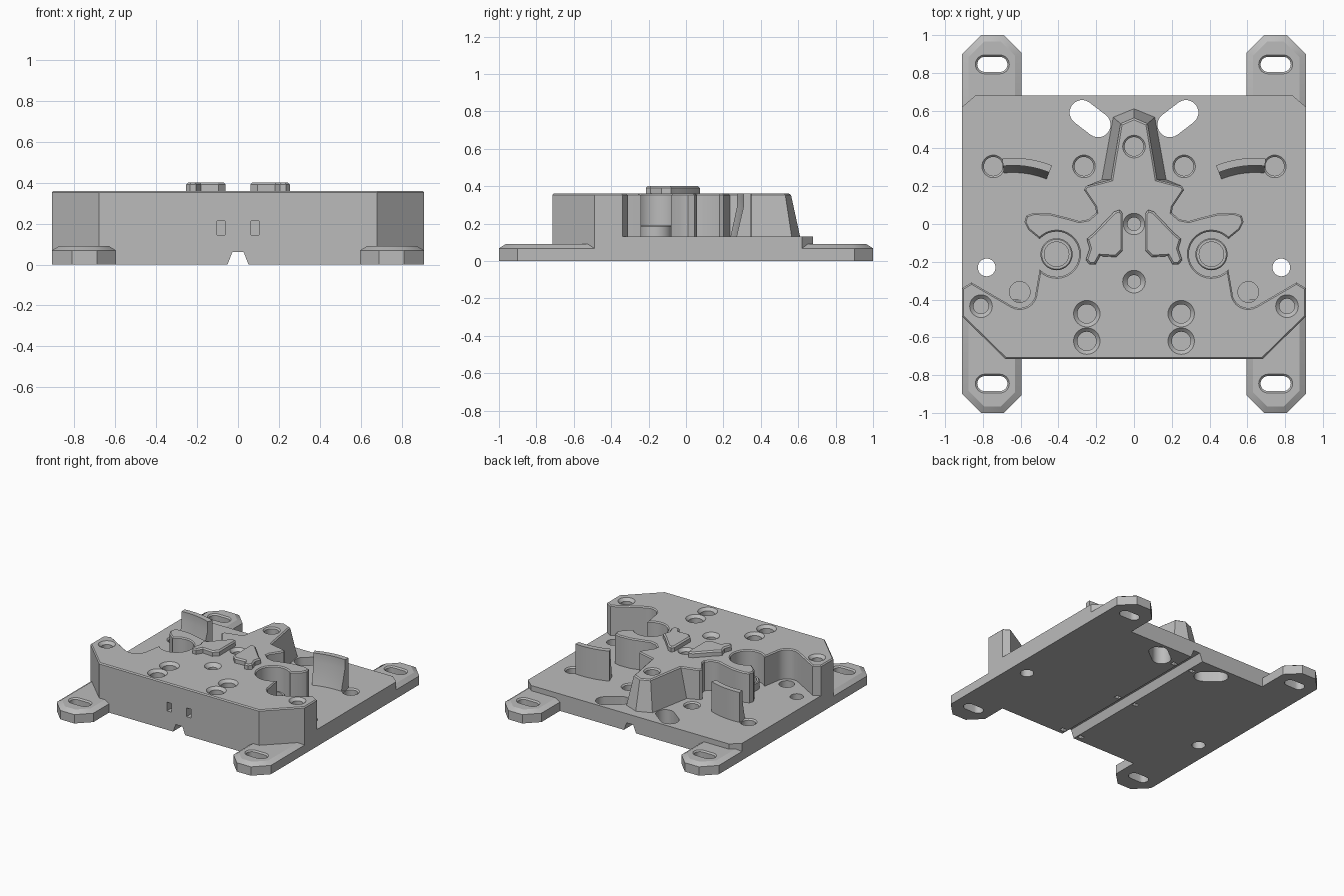
import bpy, bmesh
from math import sin, cos, radians, pi
from mathutils import Vector

if "Cube" in bpy.data.objects:
    bpy.data.objects.remove(bpy.data.objects["Cube"])

GREY = (0.5, 0.5, 0.5, 1)
mat = bpy.data.materials.new("plain grey")
mat.use_nodes = True
mat.diffuse_color = GREY
mat.node_tree.nodes["Principled BSDF"].inputs["Base Color"].default_value = GREY

FLOOR, TOP = 0.13, 0.36     # plate surface and block surface


def at(pts, z):
    return [Vector((x, y, z)) for x, y in pts]


def arc(cx, cy, r, a0, a1, n):
    angles = [radians(a0 + (a1 - a0) * i / n) for i in range(n + 1)]
    return [(cx + r * cos(a), cy + r * sin(a)) for a in angles]


def circle(cx, cy, r):
    return arc(cx, cy, r, 0, 360, 32)[:-1]


def slot(p, q, r):
    d = Vector(q) - Vector(p)
    a = Vector((1, 0)).angle_signed(d) * -180 / pi
    return arc(*q, r, a - 90, a + 90, 12) + arc(*p, r, a + 90, a + 270, 12)


def symmetric(half):
    return half + [(-x, y) for x, y in reversed(half) if x > 0.001]


def flip(pts, sx, sy=1):
    return [(x * sx, y * sy) for x, y in pts]


def loft(bm, rings, bevel=0):
    """Skin closed rings into a capped solid, optionally chamfering the last cap."""
    loops = [[bm.verts.new(p) for p in ring] for ring in rings]
    n = len(loops[0])
    for a, b in zip(loops, loops[1:]):
        for i in range(n):
            j = (i + 1) % n
            bm.faces.new((a[i], a[j], b[j], b[i]))
    bm.faces.new(loops[0][::-1])
    cap = bm.faces.new(loops[-1])
    if bevel:
        bm.normal_update()
        bmesh.ops.bevel(bm, geom=list(cap.edges), offset=bevel, segments=1,
                        profile=0.5, affect='EDGES')


def drill(bm, x, y, z, depth, r, wide=0):
    """Round hole cutter with an optional countersink."""
    rings = [at(circle(x, y, r), z - depth)]
    if wide:
        rings.append(at(circle(x, y, r), z - (wide - r)))
    rings.append(at(circle(x, y, wide or r), z))
    rings.append(at(circle(x, y, wide or r), z + 0.03))
    loft(bm, rings)


def box(bm, x0, x1, y0, y1, z0, z1):
    pts = [(x0, y0), (x1, y0), (x1, y1), (x0, y1)]
    loft(bm, [at(pts, z0), at(pts, z1)])


def make(name, bm):
    bmesh.ops.recalc_face_normals(bm, faces=bm.faces[:])
    me = bpy.data.meshes.new(name)
    bm.to_mesh(me)
    bm.free()
    ob = bpy.data.objects.new(name, me)
    bpy.context.collection.objects.link(ob)
    return ob


def finish(name, bm, cut=None):
    ob = make(name, bm)
    ob.data.materials.append(mat)
    if cut:
        tool = make(name + "_cutter", cut)
        tool.hide_render = True
        tool.data.materials.append(mat)
        mod = ob.modifiers.new("holes", 'BOOLEAN')
        mod.object, mod.operation, mod.solver = tool, 'DIFFERENCE', 'EXACT'
        dg = bpy.context.evaluated_depsgraph_get()
        me = bpy.data.meshes.new_from_object(ob.evaluated_get(dg))
        ob.modifiers.clear()
        ob.data = me
        bpy.data.objects.remove(tool)
    bpy.ops.object.select_all(action='DESELECT')
    ob.select_set(True)
    bpy.context.view_layer.objects.active = ob
    bpy.ops.object.shade_smooth_by_angle(angle=radians(30))
    return ob


# Base plate with holes, rear slots, cable groove and tie sockets underneath
bm, cut = bmesh.new(), bmesh.new()
plate = symmetric([(0, -0.715), (0.68, -0.715), (0.91, -0.49), (0.91, 0.62), (0.84, 0.68), (0, 0.68)])
loft(bm, [at(plate, 0), at(plate, FLOOR)])
groove = [(-0.055, -0.01), (0.055, -0.01), (0.028, 0.06), (-0.028, 0.06)]
loft(cut, [[Vector((x, y, z)) for x, z in groove] for y in (-0.8, 0.8)])
for s in (-1, 1):
    drill(cut, s * 0.78, -0.23, FLOOR, 0.2, 0.047)
    drill(cut, s * 0.605, -0.36, FLOOR, 0.06, 0.055)
    drill(cut, s * 0.41, -0.16, FLOOR, 0.06, 0.065)
    for x in (0.265, 0.745):
        drill(cut, s * x, 0.305, FLOOR, 0.06, 0.05, 0.06)
    rear = slot((s * 0.275, 0.59), (s * 0.19, 0.525), 0.066)
    loft(cut, [at(rear, -0.05), at(rear, 0.2)])
    for y in (-0.67, -0.08, 0.53):
        box(cut, s * 0.08 - 0.02, s * 0.08 + 0.02, y - 0.015, y + 0.015, -0.02, 0.06)
finish("base_plate", bm, cut)

# Four mounting ears with chamfered rims and long slots
ear_low = [(0.91, 0.4), (0.91, 0.9), (0.81, 1), (0.69, 1), (0.595, 0.905), (0.595, 0.4)]
ear_high = [(0.875, 0.4), (0.875, 0.885), (0.795, 0.965), (0.705, 0.965), (0.63, 0.89), (0.63, 0.4)]
for sx, side in ((1, "left"), (-1, "right")):
    for sy, end in ((1, "rear"), (-1, "front")):
        bm, cut = bmesh.new(), bmesh.new()
        low, high = flip(ear_low, sx, sy), flip(ear_high, sx, sy)
        loft(bm, [at(low, 0), at(low, 0.068), at(high, 0.09)])
        ends = (0.71 * sx, 0.845 * sy), (0.79 * sx, 0.845 * sy)
        narrow, wide = slot(*ends, 0.04), slot(*ends, 0.05)
        loft(cut, [at(narrow, -0.05), at(narrow, 0.08), at(wide, 0.09), at(wide, 0.12)])
        finish(f"{end}_{side}_ear", bm, cut)

# Raised block: front body, side hooks around round pockets, star and rear arm
half = [(0, -0.715), (0.68, -0.715), (0.91, -0.49), (0.91, -0.34), (0.86, -0.31)]
half += arc(0.605, -0.36, 0.085, -58, -180, 8)
half += arc(0.41, -0.16, 0.12, -42, -318, 22)
half += [(0.56, -0.03), (0.58, 0.01), (0.57, 0.045), (0.53, 0.058), (0.44, 0.055), (0.36, 0.035),
         (0.29, 0.015), (0.24, 0.025), (0.2, 0.06), (0.205, 0.09), (0.265, 0.18), (0.255, 0.2)]
upper = symmetric(half + [(0.12, 0.235), (0.07, 0.53), (0, 0.56)])
lower = symmetric(half + [(0.17, 0.235), (0.11, 0.565), (0, 0.61)])
bm, cut = bmesh.new(), bmesh.new()
loft(bm, [at(lower, FLOOR), at(upper, TOP)], bevel=0.008)
drill(cut, 0, 0.41, TOP, 0.1, 0.05, 0.06)
drill(cut, 0, 0, TOP, 0.1, 0.035, 0.057)
drill(cut, 0, -0.305, TOP, 0.1, 0.035, 0.06)
for s in (-1, 1):
    drill(cut, s * 0.81, -0.435, TOP, 0.1, 0.04, 0.06)
    for y in (-0.475, -0.62):
        drill(cut, s * 0.25, y, TOP, 0.1, 0.05, 0.07)
    # front windows
    box(cut, s * 0.083 - 0.02, s * 0.083 + 0.02, -0.8, -0.66, 0.145, 0.212)
finish("raised_block", bm, cut)

pad = [(0.075, 0.075), (0.06, 0.055), (0.06, -0.14), (0.095, -0.175), (0.18, -0.17), (0.205, -0.215),
       (0.235, -0.215), (0.255, -0.19), (0.235, -0.13), (0.25, -0.08), (0.21, -0.045), (0.105, 0.065)]
for s, side in ((1, "left"), (-1, "right")):
    # Star pads on the block
    bm = bmesh.new()
    loft(bm, [at(flip(pad, s), TOP - 0.01), at(flip(pad, s), 0.4)], bevel=0.01)
    finish(f"{side}_star_pad", bm)

    # Socket ring on the pocket floor
    bm, cut = bmesh.new(), bmesh.new()
    ring = circle(s * 0.41, -0.16, 0.085)
    loft(bm, [at(ring, FLOOR), at(ring, 0.19)], bevel=0.006)
    drill(cut, s * 0.41, -0.16, 0.19, 0.1, 0.065)
    finish(f"{side}_socket_ring", bm, cut)

    # Curved fence with a sloping foot
    profile = [(0.47, FLOOR - 0.01), (0.51, 0.29), (0.51, TOP), (0.55, TOP), (0.55, FLOOR - 0.01)]
    sections = []
    for i in range(9):
        a = radians(84 + 28 * i / 8)
        sections.append([Vector((s * (0.64 + r * cos(a)), r * sin(a) - 0.2, z)) for r, z in profile])
    bm = bmesh.new()
    loft(bm, sections)
    finish(f"{side}_curved_fence", bm)
